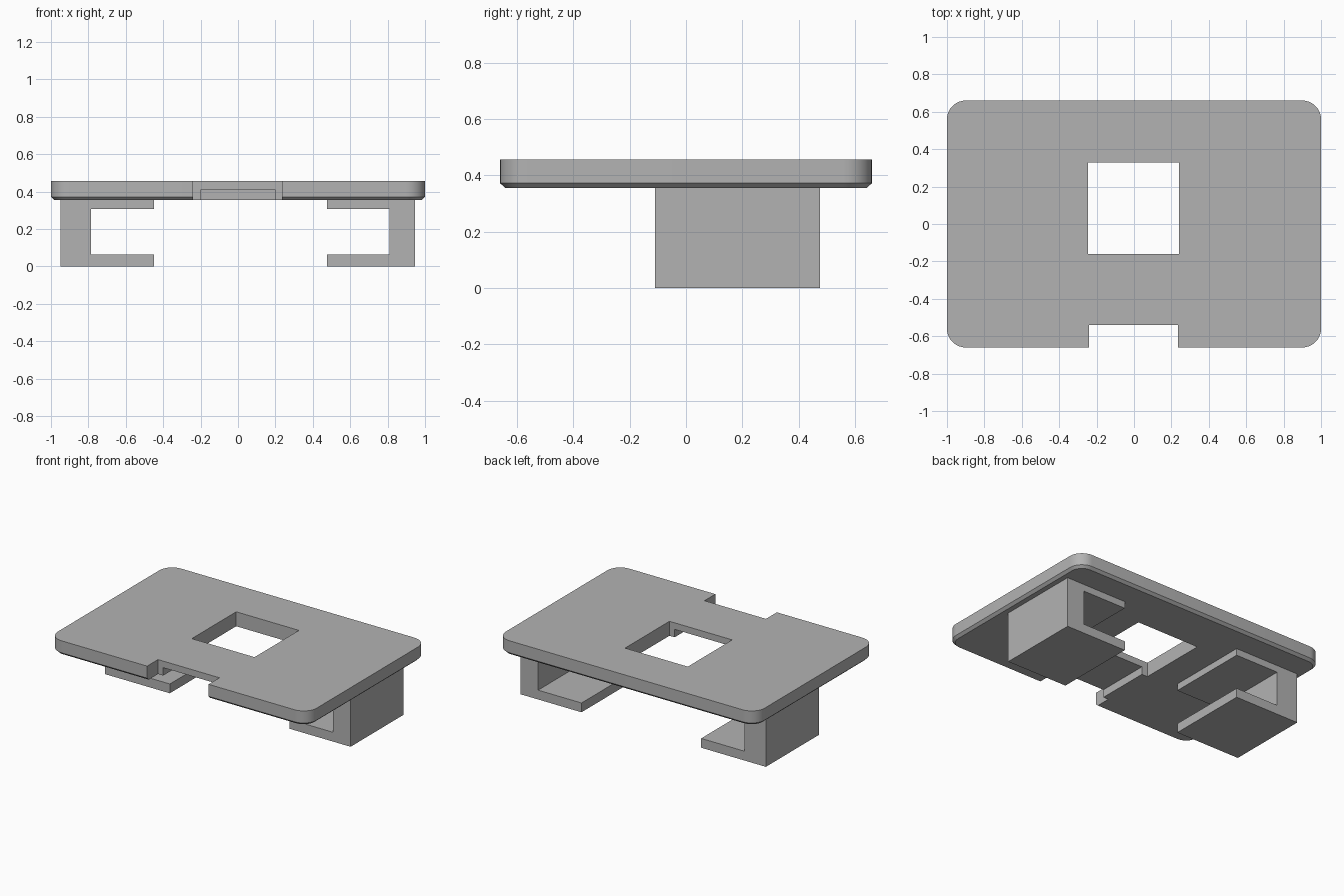
import bpy, bmesh, math

cube = bpy.data.objects.get("Cube")
if cube:
    bpy.data.objects.remove(cube, do_unlink=True)

grey = bpy.data.materials.new("plain_grey")
grey.use_nodes = True
grey.diffuse_color = (0.45, 0.45, 0.45, 1)
grey.node_tree.nodes["Principled BSDF"].inputs["Base Color"].default_value = (0.45, 0.45, 0.45, 1)


def make_object(name, bm):
    bmesh.ops.recalc_face_normals(bm, faces=bm.faces)
    mesh = bpy.data.meshes.new(name)
    bm.to_mesh(mesh)
    bm.free()
    mesh.materials.append(grey)
    obj = bpy.data.objects.new(name, mesh)
    bpy.context.collection.objects.link(obj)
    return obj


def prism(name, outline, direction):
    """Extrude a closed outline of 3D points along a direction."""
    bm = bmesh.new()
    face = bm.faces.new([bm.verts.new(p) for p in outline])
    new = bmesh.ops.extrude_face_region(bm, geom=[face])["geom"]
    bmesh.ops.translate(bm, vec=direction,
                        verts=[v for v in new if isinstance(v, bmesh.types.BMVert)])
    return make_object(name, bm)


def box(name, x0, x1, y0, y1, z0, z1):
    outline = [(x0, y0, z0), (x1, y0, z0), (x1, y1, z0), (x0, y1, z0)]
    return prism(name, outline, (0, 0, z1 - z0))


def rounded_ring(bm, inset, z, hx=1.0, hy=0.66, radius=0.1, steps=10):
    ring = []
    for k, (sx, sy) in enumerate([(1, 1), (-1, 1), (-1, -1), (1, -1)]):
        for i in range(steps + 1):
            a = math.pi / 2 * (k + i / steps)
            r = radius - inset
            ring.append(bm.verts.new((sx * (hx - radius) + r * math.cos(a),
                                      sy * (hy - radius) + r * math.sin(a), z)))
    return ring


# Rounded top plate with a chamfered lower rim
bm = bmesh.new()
rings = [rounded_ring(bm, 0.018, 0.355), rounded_ring(bm, 0, 0.372), rounded_ring(bm, 0, 0.456)]
for low, high in zip(rings, rings[1:]):
    for i in range(len(low)):
        j = (i + 1) % len(low)
        bm.faces.new((low[i], low[j], high[j], high[i]))
bm.faces.new(rings[0])
bm.faces.new(rings[-1])
plate = make_object("top_plate", bm)

# Window, front notch and the shallow channel joining them underneath
cutters = [
    box("window_cutter", -0.245, 0.24, -0.16, 0.33, 0.2, 0.6),
    box("notch_cutter", -0.24, 0.235, -0.8, -0.54, 0.2, 0.6),
    box("channel_cutter", -0.2, 0.2, -0.6, -0.1, 0.2, 0.41),
]
bpy.context.view_layer.objects.active = plate
for cutter in cutters:
    cutter.hide_render = True
    mod = plate.modifiers.new(cutter.name, 'BOOLEAN')
    mod.operation = 'DIFFERENCE'
    mod.solver = 'EXACT'
    mod.object = cutter
    bpy.ops.object.modifier_apply(modifier=mod.name)
    bpy.data.objects.remove(cutter, do_unlink=True)

bpy.ops.object.select_all(action='DESELECT')
plate.select_set(True)
bpy.ops.object.shade_smooth_by_angle(angle=math.radians(25))


# C-shaped brackets opening towards the middle
def bracket(name, outer, inner, tip):
    profile = [(outer, 0), (tip, 0), (tip, 0.065), (inner, 0.065),
               (inner, 0.307), (tip, 0.307), (tip, 0.355), (outer, 0.355)]
    return prism(name, [(x, -0.11, z) for x, z in profile], (0, 0.585, 0))


bracket("left_bracket", 0.947, 0.81, 0.475)
bracket("right_bracket", -0.95, -0.785, -0.45)
